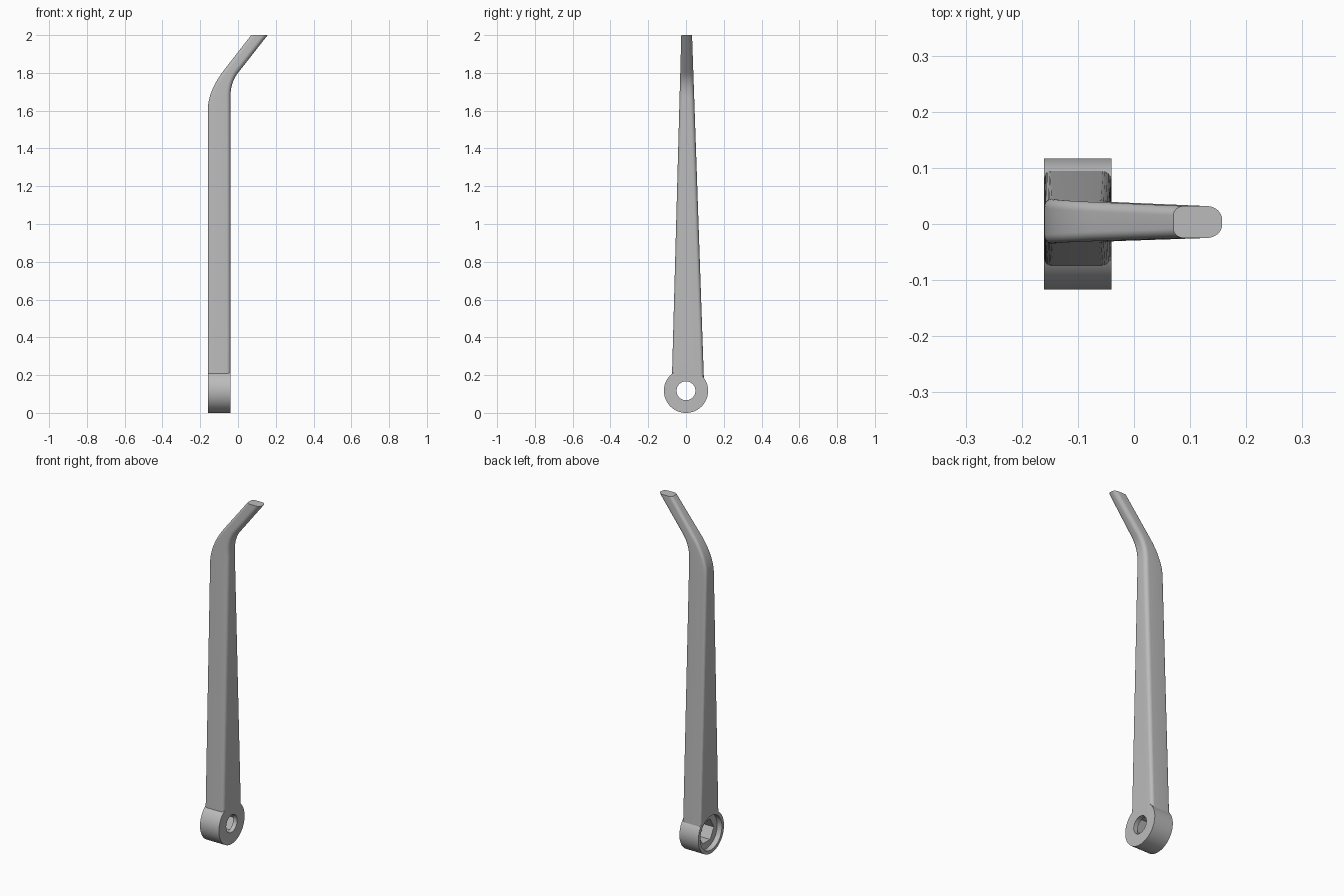
import bpy
import bmesh
from math import pi, cos, sin
from mathutils import Vector

cube = bpy.data.objects.get("Cube")
if cube:
    bpy.data.objects.remove(cube, do_unlink=True)

HUB_Z, HUB_R = 0.117, 0.117
X_OUT, X_IN = -0.16, -0.04

metal = bpy.data.materials.new("satin grey")
metal.use_nodes = True
metal.diffuse_color = (0.5, 0.5, 0.5, 1)
metal.node_tree.nodes["Principled BSDF"].inputs["Base Color"].default_value = (0.5, 0.5, 0.5, 1)


def barrel(name, radius, x0, x1, sides=96):
    """Cylinder or prism along x on the hub axis."""
    bpy.ops.mesh.primitive_cylinder_add(
        vertices=sides, radius=radius, depth=x1 - x0,
        location=((x0 + x1) / 2, 0, HUB_Z), rotation=(0, pi / 2, 0))
    ob = bpy.context.object
    ob.name = name
    ob.data.materials.append(metal)
    return ob


def combine(target, tool, operation):
    """Apply a boolean and remove the tool."""
    tool.hide_render = True
    mod = target.modifiers.new(operation, 'BOOLEAN')
    mod.operation = operation
    mod.solver = 'EXACT'
    mod.object = tool
    bpy.context.view_layer.objects.active = target
    bpy.ops.object.modifier_apply(modifier=mod.name)
    bpy.data.objects.remove(tool, do_unlink=True)


def bend(a, control, b, t):
    return Vector(a) * (1 - t) ** 2 + Vector(control) * 2 * t * (1 - t) + Vector(b) * t * t


def section(outer, inner):
    """Rounded cross-section between two (x, z) edge points, tapering with height."""
    length = (inner - outer).length
    ring = []
    for k, (cu, cv) in enumerate(((1, 1), (0, 1), (0, -1), (1, -1))):
        for step in range(9):
            angle = (k + step / 8) * pi / 2
            z = (outer.y + inner.y) / 2
            r = (0.016 + 0.004 * z) if cu else (0.011 + 0.003 * z)
            ru = r * 1.15 / length
            u = (1 - ru if cu else ru) + ru * cos(angle)
            p = outer.lerp(inner, u)
            t = (p.y - 0.2) / 1.8
            low, high = -0.074 + 0.049 * t, 0.094 - 0.062 * t
            edge = high - r if cv > 0 else low + r
            ring.append((p.x, edge + r * sin(angle), p.y))
    return ring


# Arm: straight tapered shank, bend and slanted tip with a level end
stations = [(Vector((X_OUT, HUB_Z)), Vector((X_IN, HUB_Z)))]
for i in range(17):
    t = i / 16
    stations.append((bend((X_OUT, 1.6), (X_OUT, 1.706), (-0.07, 1.82), t),
                     bend((X_IN, 1.67), (X_IN, 1.75), (0, 1.8), t)))
stations.append((Vector((0.07, 2)), Vector((0.157, 2))))

bm = bmesh.new()
rings = [[bm.verts.new(co) for co in section(*s)] for s in stations]
count = len(rings[0])
for lower, upper in zip(rings, rings[1:]):
    for i in range(count):
        j = (i + 1) % count
        bm.faces.new((lower[i], lower[j], upper[j], upper[i]))
bm.faces.new(rings[0][::-1])
bm.faces.new(rings[-1])
bmesh.ops.recalc_face_normals(bm, faces=bm.faces)
mesh = bpy.data.meshes.new("lever_arm")
bm.to_mesh(mesh)
bm.free()
arm = bpy.data.objects.new("lever_arm", mesh)
bpy.context.collection.objects.link(arm)
mesh.materials.append(metal)

# Hub joined to the arm, then recess, hexagonal socket and through hole
lever = barrel("lever_with_hub", HUB_R, X_OUT, X_IN)
combine(lever, arm, 'UNION')
combine(lever, barrel("recess_cutter", 0.098, X_OUT - 0.05, X_OUT + 0.03), 'DIFFERENCE')
combine(lever, barrel("socket_cutter", 0.068, X_OUT - 0.05, X_IN - 0.025, 6), 'DIFFERENCE')
combine(lever, barrel("hole_cutter", 0.05, X_OUT - 0.05, X_IN + 0.05, 64), 'DIFFERENCE')

bpy.ops.object.select_all(action='DESELECT')
lever.select_set(True)
bpy.context.view_layer.objects.active = lever
bpy.ops.object.shade_smooth_by_angle(angle=pi / 6)
